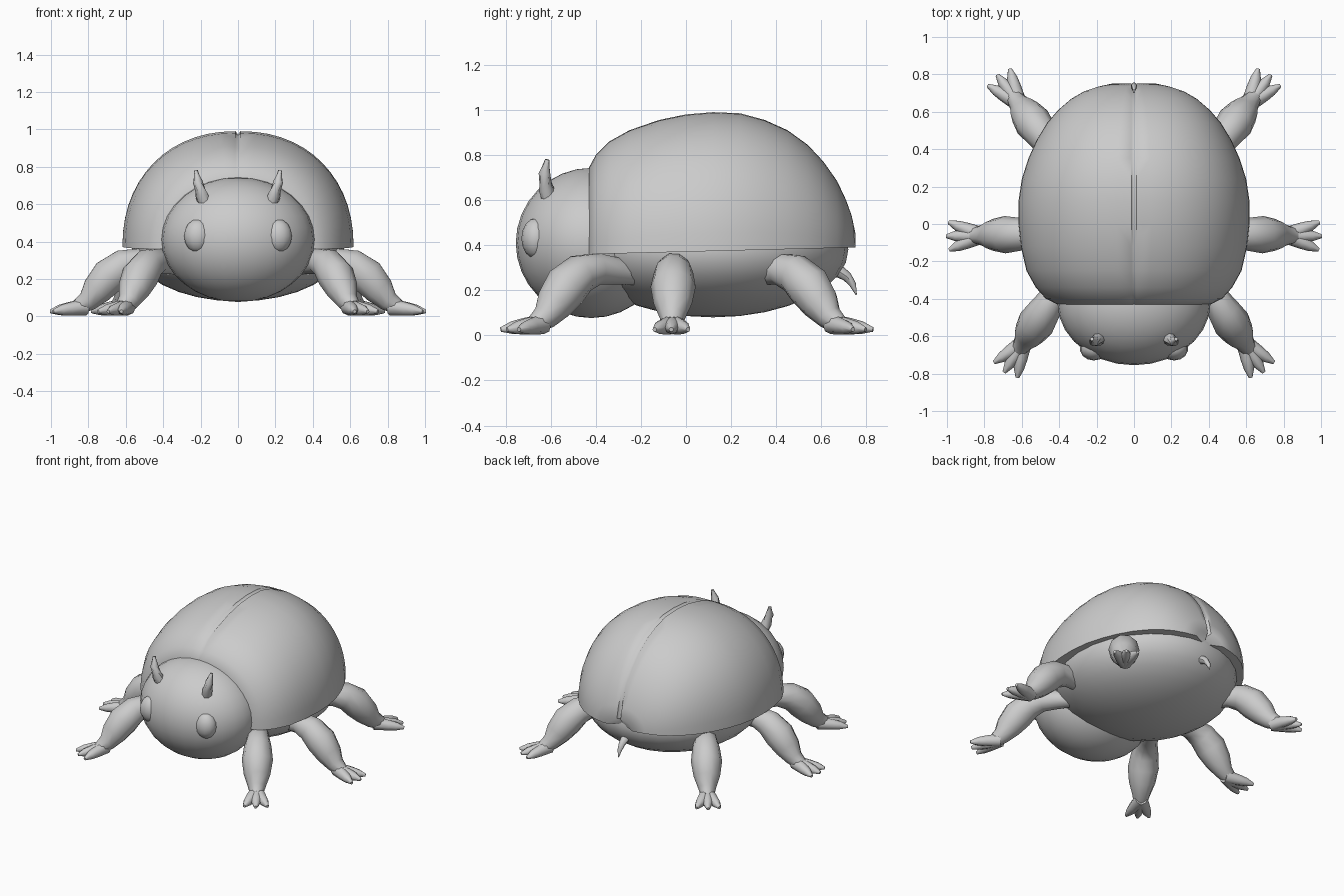
import bpy, bmesh, math
from mathutils import Vector

if "Cube" in bpy.data.objects:
    bpy.data.objects.remove(bpy.data.objects["Cube"])


def finish(name, bm, mirror=False, angle=45):
    bmesh.ops.remove_doubles(bm, verts=bm.verts, dist=0.0005)
    bmesh.ops.recalc_face_normals(bm, faces=bm.faces)
    me = bpy.data.meshes.new(name)
    bm.to_mesh(me)
    bm.free()
    ob = bpy.data.objects.new(name, me)
    bpy.context.collection.objects.link(ob)
    bpy.ops.object.select_all(action='DESELECT')
    ob.select_set(True)
    bpy.context.view_layer.objects.active = ob
    bpy.ops.object.shade_smooth_by_angle(angle=math.radians(angle))
    if mirror:
        m = ob.modifiers.new("mirror", 'MIRROR')
        m.use_clip = True
    return ob


def tube(bm, pts, sides=10):
    """Loft round rings along (x, y, z, radius) points and cap the ends."""
    P = [Vector(p[:3]) for p in pts]
    rings = []
    for i, p in enumerate(P):
        t = (P[min(i + 1, len(P) - 1)] - P[max(i - 1, 0)]).normalized()
        ref = Vector((0, 0, 1)).cross(t)
        a = ref.normalized() if ref.length > 0.15 else Vector((1, 0, 0))
        b = t.cross(a).normalized()
        rings.append([bm.verts.new(p + pts[i][3] * (a * math.cos(u) + b * math.sin(u)))
                      for u in (2 * math.pi * k / sides for k in range(sides))])
    for r, s in zip(rings, rings[1:]):
        for k in range(sides):
            bm.faces.new((r[k], r[(k + 1) % sides], s[(k + 1) % sides], s[k]))
    bm.faces.new(rings[0])
    bm.faces.new(rings[-1])


def ellipsoid(bm, c, r, u=28, v=16):
    new = bmesh.ops.create_uvsphere(bm, u_segments=u, v_segments=v, radius=1)['verts']
    for w in new:
        w.co = Vector([c[i] + r[i] * w.co[i] for i in range(3)])


# wing shell: cross-sections (y, half width, top height), half mirrored
sections = [(-.43, .41, .745), (-.40, .47, .80), (-.34, .525, .86), (-.25, .575, .91),
            (-.12, .605, .955), (0, .618, .98), (.12, .618, .99), (.24, .60, .985),
            (.35, .565, .955), (.45, .52, .91), (.54, .465, .845), (.61, .405, .77),
            (.67, .335, .685), (.71, .265, .60), (.735, .19, .53), (.752, .11, .45)]
bm = bmesh.new()
N, gap, e, rows = 14, 0.014, 2 / 2.15, []
for y, w, h in sections:
    z0 = 0.36 + 0.03 * (y + .43) / 1.18
    yc, drop = min(y, .70), (.006 if y < -.3 else .016)
    row = [bm.verts.new((0, yc, h - drop))]
    for j in range(N + 1):
        t = j / N * math.pi / 2
        row.append(bm.verts.new((gap + (w - gap) * math.sin(t) ** e, y,
                                 z0 + (h - z0) * max(math.cos(t), 0) ** e)))
    row.append(bm.verts.new((0, yc, z0)))
    rows.append(row)
for r, s in zip(rows, rows[1:]):
    for j in range(len(r) - 1):
        bm.faces.new((r[j], r[j + 1], s[j + 1], s[j]))
bm.faces.new(rows[0])
bm.faces.new(rows[-1])
finish("wing_shell", bm, mirror=True, angle=50)

# belly
bm = bmesh.new()
ellipsoid(bm, (0, .12, .38), (.57, .60, .30))
finish("belly", bm)

# head
bm = bmesh.new()
ellipsoid(bm, (0, -.42, .41), (.41, .335, .333))
finish("head", bm)

# eyes
bm = bmesh.new()
ellipsoid(bm, (.215, -.665, .43), (.075, .065, .09), 14, 8)
finish("eyes", bm, mirror=True)

# antennae
bm = bmesh.new()
tube(bm, [(.175, -.60, .59, .035), (.195, -.62, .65, .034),
          (.215, -.628, .72, .026), (.225, -.615, .78, .01)], 8)
finish("antennae", bm, mirror=True)

# legs: shared profile (distance from hip, height, radius) plus three toes
profile = [(-.10, .27, .05), (0, .285, .062), (.10, .295, .072), (.19, .275, .088), (.27, .215, .1),
           (.335, .14, .085), (.385, .08, .058), (.44, .047, .042)]
toe = [(0, .05, .045), (.09, .04, .036), (.14, .034, .028), (.19, .026, .01)]
for name, hip, deg, k in (("front_leg", (.38, -.31), -57, .98),
                          ("middle_leg", (.42, -.05), -1.5, 1.0),
                          ("rear_leg", (.38, .33), 53, 1.0)):
    bm = bmesh.new()
    d = Vector((math.cos(math.radians(deg)), math.sin(math.radians(deg))))
    tube(bm, [(hip[0] + d.x * s * k, hip[1] + d.y * s * k, z, r) for s, z, r in profile])
    ax, ay = hip[0] + d.x * .395 * k, hip[1] + d.y * .395 * k
    for off in (-23, 0, 23):
        a = math.radians(deg + off)
        tube(bm, [(ax + math.cos(a) * s, ay + math.sin(a) * s, z, r) for s, z, r in toe], 8)
    finish(name, bm, mirror=True)

# tail
bm = bmesh.new()
tube(bm, [(0, .60, .31, .035), (0, .67, .29, .03), (0, .715, .26, .022),
          (0, .74, .225, .015), (0, .755, .18, .003)], 8)
finish("tail", bm)
